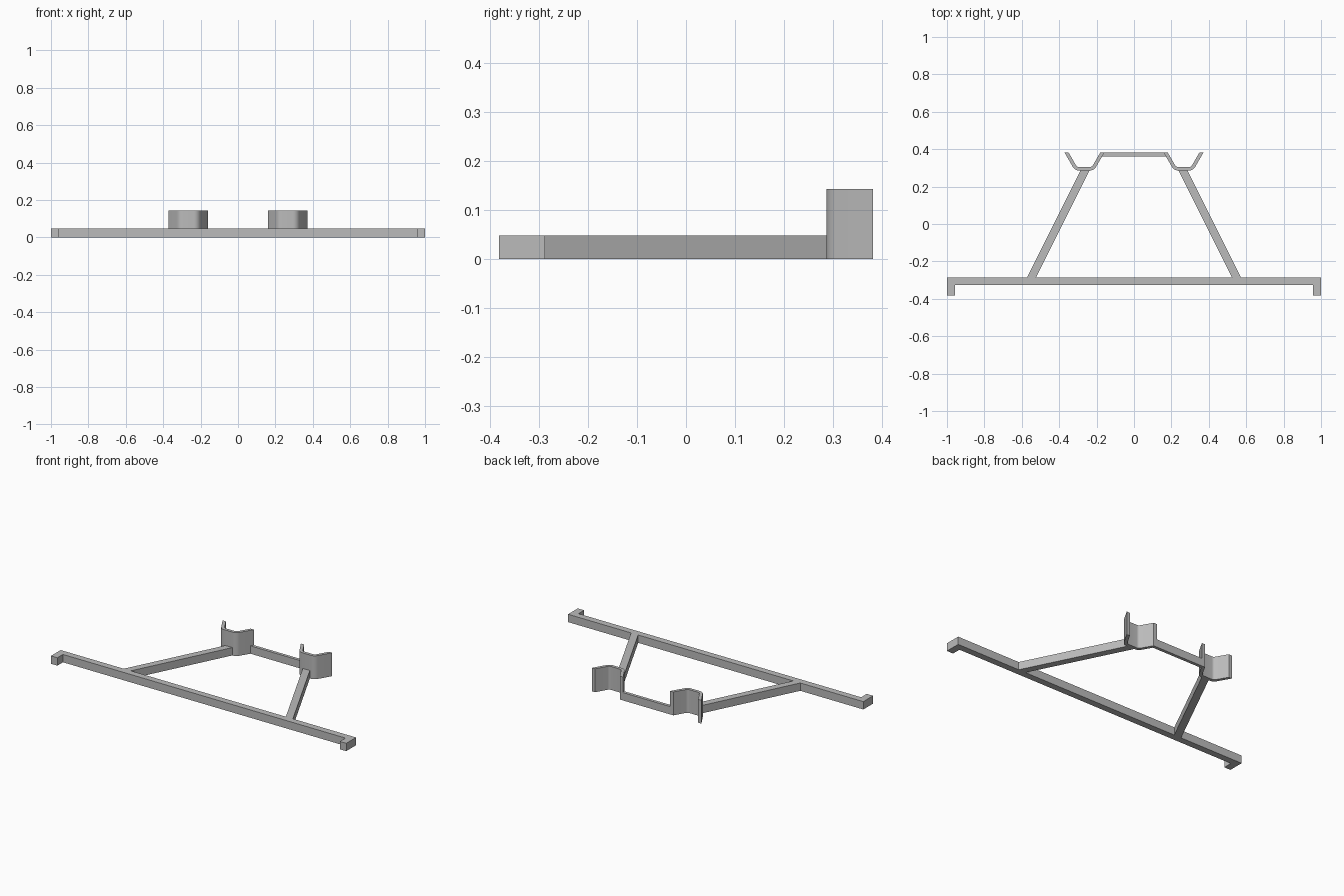
import bpy
import bmesh
from math import radians, sin, cos, tan

if "Cube" in bpy.data.objects:
    bpy.data.objects.remove(bpy.data.objects["Cube"], do_unlink=True)

BAR_H = 0.048      # height of the frame bars
CRADLE_H = 0.143   # height of the cradles
BACK = 0.381       # rear edge of the model
FLOOR = 0.286      # front face of the cradles

grey = bpy.data.materials.new("plain grey")
grey.use_nodes = True
colour = (0.5, 0.5, 0.5, 1)
grey.diffuse_color = colour
grey.node_tree.nodes["Principled BSDF"].inputs["Base Color"].default_value = colour


def extrude(name, outline, height, smooth=False):
    """Raise a flat outline from the ground into a solid."""
    bm = bmesh.new()
    face = bm.faces.new([bm.verts.new((x, y, 0)) for x, y in outline])
    top = bmesh.ops.extrude_face_region(bm, geom=[face])
    verts = [v for v in top["geom"] if isinstance(v, bmesh.types.BMVert)]
    bmesh.ops.translate(bm, verts=verts, vec=(0, 0, height))
    bmesh.ops.recalc_face_normals(bm, faces=bm.faces)
    mesh = bpy.data.meshes.new(name)
    bm.to_mesh(mesh)
    bm.free()
    mesh.materials.append(grey)
    obj = bpy.data.objects.new(name, mesh)
    bpy.context.collection.objects.link(obj)
    if smooth:
        bpy.ops.object.select_all(action="DESELECT")
        obj.select_set(True)
        bpy.context.view_layer.objects.active = obj
        bpy.ops.object.shade_smooth_by_angle(angle=radians(30))
    return obj


def cradle_side(half_flat, y, radius, steps=6):
    """Right half of a rounded trough, from its floor up to its rim."""
    tangent = half_flat - radius * tan(radians(30))
    pts = []
    for i in range(steps + 1):
        a = radians(60) * i / steps
        pts.append((tangent + radius * sin(a), y + radius * (1 - cos(a))))
    pts.append((half_flat + (BACK - y) / tan(radians(60)), BACK))
    return pts


# Front bar with a hook turned forward at each end
extrude("front_bar", [(-1, -0.381), (-0.957, -0.381), (-0.957, -0.327), (0.957, -0.327),
                      (0.957, -0.381), (1, -0.381), (1, -0.287), (-1, -0.287)], BAR_H)

# Rear bar, its ends sloped to sit inside the cradle walls
extrude("rear_bar", [(-0.175, 0.362), (0.175, 0.362), (0.165, BACK), (-0.165, BACK)], BAR_H)

# Trough-shaped cradle outline, centred on its own middle
wall = 0.019
outer = cradle_side(0.051, FLOOR, 0.037)
inner = cradle_side(0.051 - wall * tan(radians(30)), FLOOR + wall, 0.037 - wall)
half = outer + inner[::-1]
n = len(outer)
outline = ([(-x, y) for x, y in outer[::-1]] + outer
           + inner[::-1] + [(-x, y) for x, y in inner])

# Diagonal arm and cradle on each side
for side, s in (("left", 1), ("right", -1)):
    extrude(side + "_arm", [(s * 0.525, -0.287), (s * 0.573, -0.287),
                            (s * 0.285, FLOOR + 0.003), (s * 0.237, FLOOR + 0.003)], BAR_H)
    extrude(side + "_cradle", [(s * 0.265 + x, y) for x, y in outline], CRADLE_H, smooth=True)
